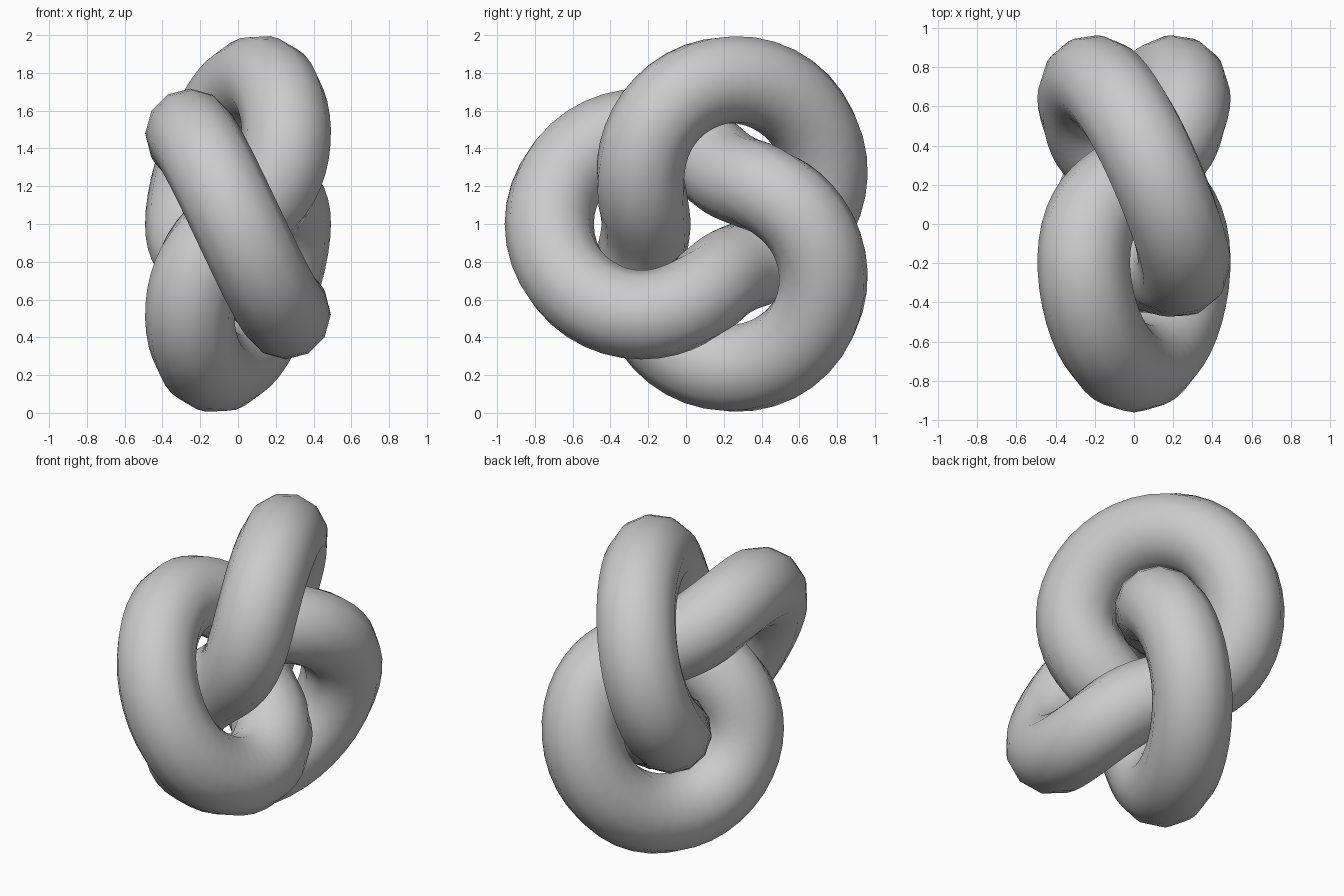
import bpy, bmesh
from math import sin, cos, pi
from mathutils import Vector

if "Cube" in bpy.data.objects:
    bpy.data.objects.remove(bpy.data.objects["Cube"])

RING, WAVE, TUBE = 0.553, 0.256, 0.236   # ring radius, knot swing, tube radius
STEPS, SIDES = 128, 12
CENTRE = Vector((0, 0.085, 1))


def path(t):
    # trefoil winding twice round the x axis while swinging three times
    rho = RING + WAVE * cos(3 * t)
    return Vector((WAVE * sin(3 * t), -rho * cos(2 * t), -rho * sin(2 * t)))


# Knotted tube: a round section swept along the closed path
bm = bmesh.new()
rings = []
for i in range(STEPS):
    t = 2 * pi * i / STEPS
    p = path(t)
    tangent = (path(t + 0.005) - path(t - 0.005)).normalized()
    side = tangent.cross(p).normalized()
    out = side.cross(tangent)
    rings.append([bm.verts.new(CENTRE + p + TUBE * (out * cos(a) + side * sin(a)))
                  for a in (2 * pi * j / SIDES for j in range(SIDES))])
for i in range(STEPS):
    a, b = rings[i], rings[(i + 1) % STEPS]
    for j in range(SIDES):
        k = (j + 1) % SIDES
        bm.faces.new((a[j], a[k], b[k], b[j])).smooth = True
bmesh.ops.recalc_face_normals(bm, faces=bm.faces)

mesh = bpy.data.meshes.new("knotted_tube")
bm.to_mesh(mesh)
bm.free()
bpy.context.collection.objects.link(bpy.data.objects.new("knotted_tube", mesh))
